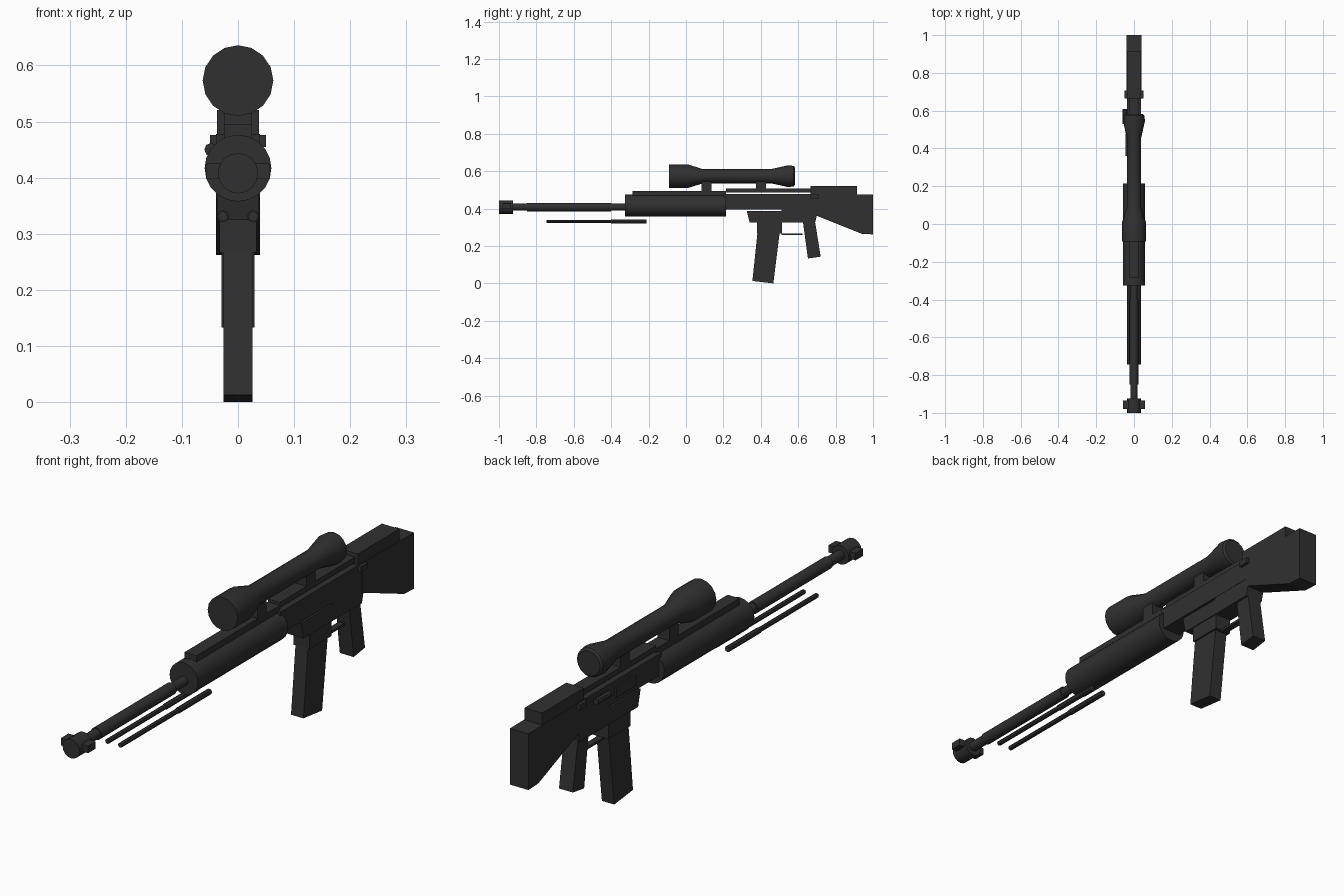
import bpy, bmesh, math

if "Cube" in bpy.data.objects:
    bpy.data.objects.remove(bpy.data.objects["Cube"])

mat = bpy.data.materials.new("charcoal")
mat.diffuse_color = (0.03, 0.03, 0.03, 1)
mat.use_nodes = True
mat.node_tree.nodes["Principled BSDF"].inputs["Base Color"].default_value = mat.diffuse_color


def finish(name, bm, smooth=False):
    bmesh.ops.recalc_face_normals(bm, faces=bm.faces)
    me = bpy.data.meshes.new(name)
    bm.to_mesh(me)
    bm.free()
    me.materials.append(mat)
    ob = bpy.data.objects.new(name, me)
    bpy.context.collection.objects.link(ob)
    if smooth:
        bpy.ops.object.select_all(action='DESELECT')
        ob.select_set(True)
        bpy.context.view_layer.objects.active = ob
        bpy.ops.object.shade_smooth_by_angle(angle=math.radians(35))
    return ob


def side_profile(name, pts, x0, x1):
    """Extrude a (y, z) outline from x0 to x1."""
    bm = bmesh.new()
    a = [bm.verts.new((x0, y, z)) for y, z in pts]
    b = [bm.verts.new((x1, y, z)) for y, z in pts]
    bm.faces.new(a)
    bm.faces.new(b)
    n = len(pts)
    for i in range(n):
        j = (i + 1) % n
        bm.faces.new((a[i], a[j], b[j], b[i]))
    return finish(name, bm)


def box(name, x0, x1, y0, y1, z0, z1):
    return side_profile(name, [(y0, z0), (y1, z0), (y1, z1), (y0, z1)], x0, x1)


def turned(name, rings, x, z, sides=16):
    """Lathe (y, radius) rings around an axis along y."""
    bm = bmesh.new()
    loops = [[bm.verts.new((x + r * math.cos(2 * math.pi * k / sides), y,
                            z + r * math.sin(2 * math.pi * k / sides)))
              for k in range(sides)] for y, r in rings]
    for a, b in zip(loops, loops[1:]):
        for k in range(sides):
            j = (k + 1) % sides
            bm.faces.new((a[k], a[j], b[j], b[k]))
    bm.faces.new(loops[0])
    bm.faces.new(loops[-1])
    return finish(name, bm, True)


# Barrel and muzzle
BZ = 0.408
turned("barrel", [(-0.93, 0.019), (-0.85, 0.019), (-0.85, 0.023), (-0.4, 0.023),
                  (-0.4, 0.018), (-0.3, 0.018)], 0, BZ, 12)
turned("muzzle_brake", [(-1, 0.036), (-0.925, 0.036)], 0, BZ)
box("muzzle_lugs", -0.057, 0.057, -0.98, -0.935, 0.399, 0.426)

# Folded bipod legs
for side, s in (("left", -1), ("right", 1)):
    turned("bipod_leg_" + side, [(-0.745, 0.009), (-0.4, 0.009), (-0.4, 0.011),
                                 (-0.21, 0.011)], s * 0.027, 0.331, 8)

# Handguard and rails
turned("handguard", [(-0.325, 0.0595), (0.215, 0.0595)], 0, 0.417, 20)
box("front_rail", -0.025, 0.025, -0.285, 0.215, 0.465, 0.495)
box("rear_rail", -0.025, 0.025, 0.215, 0.67, 0.486, 0.506)

# Receiver
box("upper_receiver", -0.038, 0.038, 0.2, 0.7, 0.395, 0.478)
side_profile("lower_receiver", [(0.325, 0.388), (0.34, 0.325), (0.69, 0.325), (0.7, 0.365),
                                (0.7, 0.42), (0.51, 0.42), (0.51, 0.388)], -0.037, 0.037)
box("ejection_port", -0.044, -0.03, 0.36, 0.48, 0.415, 0.455)
box("receiver_pin", -0.05, 0.05, 0.665, 0.708, 0.455, 0.476)
turned("bolt_handle", [(0.53, 0.012), (0.61, 0.012)], -0.048, 0.45, 8)

# Magazine, grip and trigger guard
box("magazine_well", -0.033, 0.033, 0.38, 0.512, 0.267, 0.33)
side_profile("magazine", [(0.383, 0.28), (0.502, 0.28), (0.467, 0.0), (0.355, 0.013)],
             -0.026, 0.026)
side_profile("pistol_grip", [(0.625, 0.33), (0.69, 0.33), (0.72, 0.143), (0.652, 0.133)],
             -0.029, 0.029)
box("trigger_guard", -0.012, 0.012, 0.51, 0.622, 0.259, 0.268)

# Stock
side_profile("stock", [(0.69, 0.478), (1, 0.475), (1, 0.262), (0.94, 0.265), (0.69, 0.365)],
             -0.039, 0.039)
box("cheek_rest", -0.037, 0.037, 0.665, 0.915, 0.47, 0.521)

# Telescopic sight
turned("scope", [(-0.092, 0.063), (0.01, 0.063), (0.09, 0.038), (0.455, 0.038),
                 (0.545, 0.058), (0.575, 0.055), (0.582, 0.047)], 0, 0.573)
for name, y, z in (("front", 0.082, 0.488), ("rear", 0.375, 0.5)):
    box("scope_mount_" + name, -0.025, 0.025, y, y + 0.054, z, 0.553)
